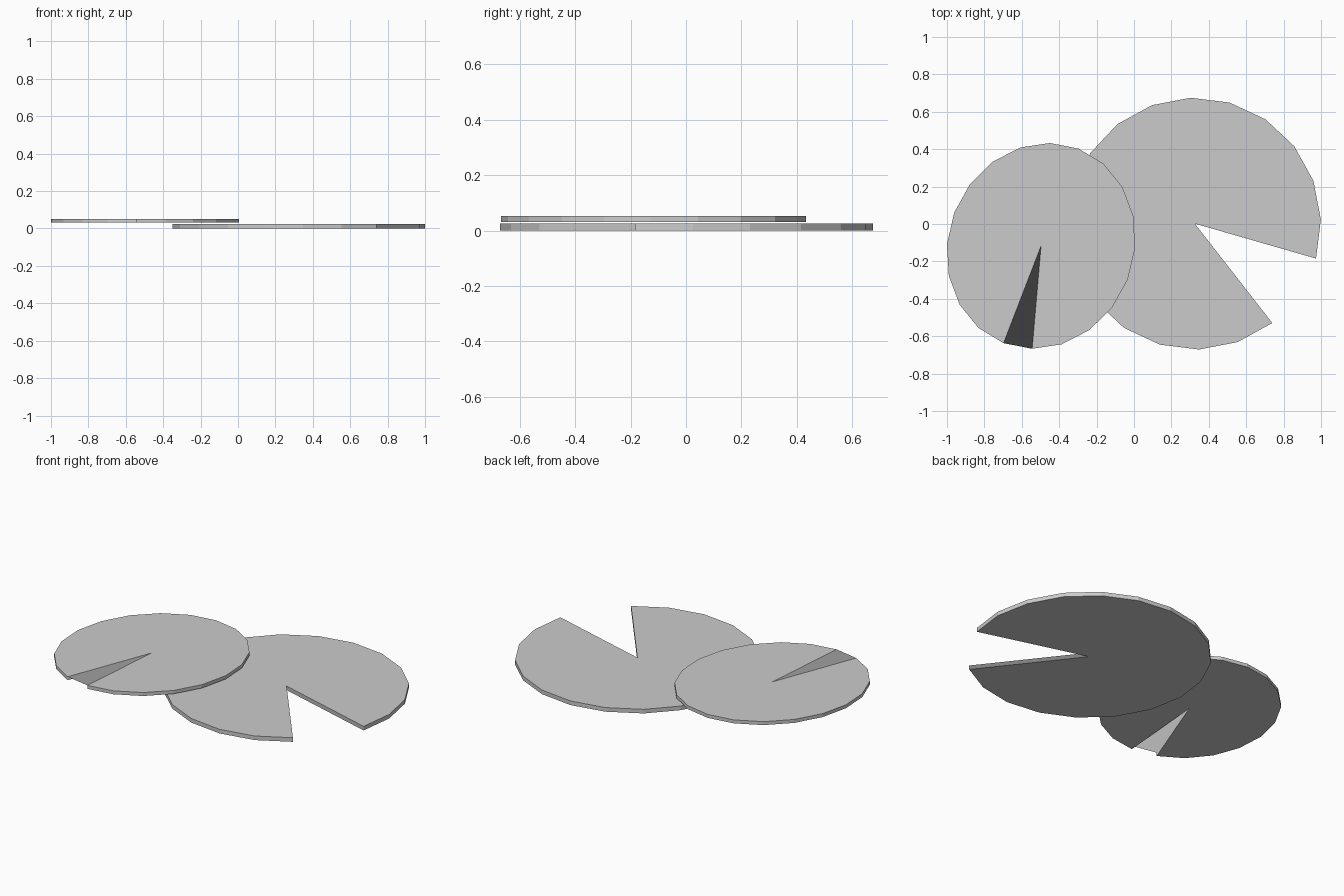
import bpy, bmesh, math

if "Cube" in bpy.data.objects:
    bpy.data.objects.remove(bpy.data.objects["Cube"])


def lily_pad(name, centre, u, v, z0, z1, first, count):
    """Flat 20-sided pad with a notch: rim runs from step `first` for `count` points."""
    bm = bmesh.new()
    rim = []
    for i in range(count):
        t = math.radians(18 * (first + i))
        rim.append((centre[0] + u[0] * math.cos(t) + v[0] * math.sin(t),
                    centre[1] + u[1] * math.cos(t) + v[1] * math.sin(t)))
    low = [bm.verts.new((x, y, z0)) for x, y in rim]
    top = [bm.verts.new((x, y, z1)) for x, y in rim]
    c_low = bm.verts.new((*centre, z0))
    c_top = bm.verts.new((*centre, z1))
    # caps and rim wall
    bm.faces.new(top + [c_top])
    bm.faces.new(low[::-1] + [c_low])
    for i in range(count - 1):
        bm.faces.new((low[i], low[i + 1], top[i + 1], top[i]))
    # notch closed by a single folded face
    bm.faces.new((top[0], c_top, top[-1], low[-1], c_low, low[0])[::-1])
    bm.normal_update()
    mesh = bpy.data.meshes.new(name)
    bm.to_mesh(mesh)
    bm.free()
    obj = bpy.data.objects.new(name, mesh)
    bpy.context.collection.objects.link(obj)
    return obj


# large lower pad, wide notch at front right
lily_pad("large_pad", (0.325, 0.002), (0.674, 0.0225), (-0.0225, 0.673), 0.0, 0.025, -1, 19)
# small upper pad, narrow notch at front
lily_pad("small_pad", (-0.497, -0.117), (0.503, -0.01), (0.0475, 0.55), 0.031, 0.052, -5, 20)
